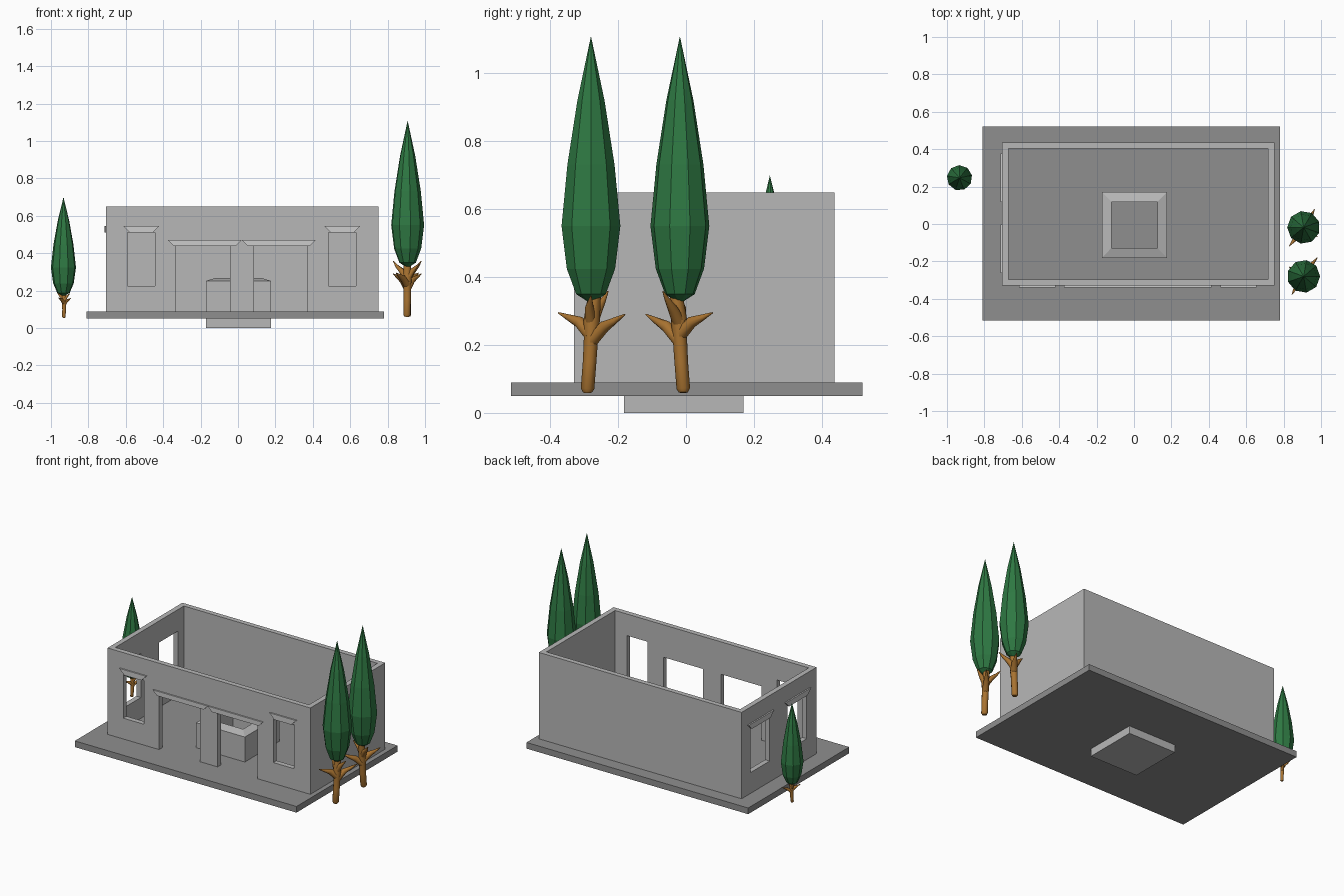
import bpy, bmesh, math
from mathutils import Vector

if "Cube" in bpy.data.objects:
    bpy.data.objects.remove(bpy.data.objects["Cube"])


def mat(name, srgb):
    m = bpy.data.materials.new(name)
    m.diffuse_color = [((c + 0.055) / 1.055) ** 2.4 for c in srgb] + [1]
    m.use_nodes = True
    m.node_tree.nodes["Principled BSDF"].inputs["Base Color"].default_value = m.diffuse_color
    return m


STONE = mat("light stone", (0.72, 0.72, 0.72))
PAVING = mat("dark paving", (0.56, 0.56, 0.56))
TRIM = mat("pale trim", (0.80, 0.80, 0.80))
LEAF = mat("cypress green", (0.18, 0.47, 0.26))
BARK = mat("bark brown", (0.66, 0.45, 0.19))


def finish(bm, name, material):
    bmesh.ops.recalc_face_normals(bm, faces=bm.faces)
    me = bpy.data.meshes.new(name)
    bm.to_mesh(me)
    bm.free()
    me.materials.append(material)
    ob = bpy.data.objects.new(name, me)
    bpy.context.collection.objects.link(ob)
    return ob


def add_box(bm, x0, x1, y0, y1, z0, z1):
    vs = bmesh.ops.create_cube(bm, size=1)["verts"]
    for v in vs:
        v.co = Vector((x0 if v.co.x < 0 else x1, y0 if v.co.y < 0 else y1, z0 if v.co.z < 0 else z1))


def loft(bm, rings, cap=(False, False), closed=False):
    """Join rings of points by quads, optionally capping or looping round."""
    vr = [[bm.verts.new(p) for p in r] for r in rings]
    pairs = list(zip(vr, vr[1:])) + ([(vr[-1], vr[0])] if closed else [])
    for a, b in pairs:
        for i in range(len(a)):
            j = (i + 1) % len(a)
            bm.faces.new((a[i], a[j], b[j], b[i]))
    if cap[0]:
        bm.faces.new(vr[0])
    if cap[1]:
        bm.faces.new(vr[-1])


def rect(x0, x1, y0, y1, z):
    return [(x0, y0, z), (x1, y0, z), (x1, y1, z), (x0, y1, z)]


# paved base
bm = bmesh.new()
add_box(bm, -0.81, 0.78, -0.515, 0.52, 0.05, 0.09)
finish(bm, "base_slab", PAVING)

# basin standing in the court, reaching through the base
bm = bmesh.new()
OUT, IN = (-0.172, 0.177, -0.183, 0.17), (-0.12, 0.125, -0.127, 0.118)
loft(bm, [rect(*OUT, 0), rect(*OUT, 0.252), rect(*IN, 0.268), rect(*IN, 0.07)], cap=(True, False))
finish(bm, "basin", STONE)

# walls: rectangular tube with openings cut out
bm = bmesh.new()
OUT, IN = (-0.705, 0.75, -0.33, 0.437), (-0.672, 0.717, -0.297, 0.405)
loft(bm, [rect(*OUT, 0.085), rect(*OUT, 0.65), rect(*IN, 0.65), rect(*IN, 0.085)], closed=True)
walls = finish(bm, "house_walls", STONE)

SILL, HEAD, DOOR = 0.225, 0.51, 0.44
front_windows = [(-0.592, -0.443), (0.485, 0.632)]
doors = [(-0.335, -0.043), (0.085, 0.37)]
side_windows = [(-0.23, -0.035), (0.15, 0.345)]
bm = bmesh.new()
for a, b in front_windows:
    add_box(bm, a, b, -0.4, -0.25, SILL, HEAD)
for a, b in doors:
    add_box(bm, a, b, -0.4, -0.25, 0.02, DOOR)
for a, b in side_windows:
    add_box(bm, -0.78, -0.63, a, b, SILL, HEAD)
cutter = finish(bm, "opening_cutter", STONE)
cutter.hide_render = True
mod = walls.modifiers.new("openings", "BOOLEAN")
mod.object, mod.operation, mod.solver = cutter, "DIFFERENCE", "EXACT"
bpy.context.view_layer.update()
dg = bpy.context.evaluated_depsgraph_get()
me = bpy.data.meshes.new_from_object(walls.evaluated_get(dg))
walls.modifiers.clear()
walls.data = me
bpy.data.objects.remove(cutter)


# flared lintels above the openings
def lintel(name, a, b, z0, z1, side):
    """a, b: extent of the top edge along the wall."""
    f = z1 - z0
    bm = bmesh.new()
    rings = []
    for depth in (0, 0.011):
        r = []
        for u, z in ((a + f, z0), (b - f, z0), (b, z1), (a, z1)):
            r.append((-0.703 - depth, u, z) if side else (u, -0.328 - depth, z))
        rings.append(r)
    loft(bm, rings, cap=(True, True))
    finish(bm, name, TRIM)


for a, b in front_windows:
    lintel("front_window_lintel", a - 0.022, b + 0.022, HEAD, 0.545, False)
for a, b in ((-0.375, 0.02), (0.02, 0.415)):
    lintel("door_lintel", a, b, DOOR, 0.47, False)
for a, b in side_windows:
    lintel("side_window_lintel", a - 0.033, b + 0.033, HEAD, 0.545, True)


# cypress trees
def foliage(name, x, y, z0, height, radius, turn):
    profile = [(0.035, 0.5), (0.13, 0.82), (0.29, 1.0), (0.52, 0.80), (0.76, 0.46)]
    n = 9
    bm = bmesh.new()
    rings = []
    for t, r in profile:
        rings.append([(x + radius * r * math.cos(turn + i * math.tau / n),
                       y + radius * r * math.sin(turn + i * math.tau / n),
                       z0 + height * t) for i in range(n)])
    rings.insert(0, [(x, y, z0)] * n)
    rings.append([(x, y, z0 + height)] * n)
    loft(bm, rings)
    bmesh.ops.remove_doubles(bm, verts=bm.verts, dist=1e-5)
    finish(bm, name, LEAF)


def trunk(name, x, y, z0, sx, sz, turn, limbs):
    """Each limb is a list of (x, y, z, radius) points, swept as a round tube."""
    bm = bmesh.new()
    c, s = math.cos(turn), math.sin(turn)
    n = 10
    for limb in limbs:
        pts = [Vector((x + sx * (px * c - py * s), y + sx * (px * s + py * c), z0 + sz * pz))
               for px, py, pz, _ in limb]
        rings = []
        for i, p in enumerate(pts):
            d = (pts[min(i + 1, len(pts) - 1)] - pts[max(i - 1, 0)]).normalized()
            u = d.cross(Vector((0.3, 1, 0.1))).normalized()
            w = d.cross(u)
            r = limb[i][3] * sx
            rings.append([p + r * (math.cos(k * math.tau / n) * u + math.sin(k * math.tau / n) * w)
                          for k in range(n)])
        loft(bm, rings, cap=(True, True))
    ob = finish(bm, name, BARK)
    for p in ob.data.polygons:
        p.use_smooth = len(p.vertices) == 4


LIMBS = [
    [(-0.003, -0.01, 0, 0.013), (-0.002, -0.01, 0.012, 0.020), (0, -0.004, 0.09, 0.020), (0, 0, 0.16, 0.021),
     (0, 0.002, 0.21, 0.024), (0, 0.012, 0.3, 0.018)],
    [(0, 0, 0.17, 0.021), (-0.025, -0.035, 0.208, 0.017), (-0.045, -0.068, 0.222, 0.009), (-0.06, -0.096, 0.235, 0.002)],
    [(0, 0, 0.15, 0.020), (0.025, 0.04, 0.195, 0.017), (0.05, 0.07, 0.212, 0.010), (0.075, 0.10, 0.23, 0.002)],
    [(0, 0, 0.2, 0.020), (-0.03, 0.02, 0.245, 0.015), (-0.055, 0.035, 0.27, 0.009), (-0.075, 0.05, 0.298, 0.002)],
    [(0, 0, 0.2, 0.018), (0.03, -0.005, 0.25, 0.013), (0.065, 0.0, 0.285, 0.002)],
]
for i, (y, turn) in enumerate(((-0.28, 0), (-0.018, math.pi))):
    foliage(f"right_cypress_foliage_{i + 1}", 0.907, y, 0.322, 0.788, 0.088, turn)
    trunk(f"right_cypress_trunk_{i + 1}", 0.905, y, 0.06, 1, 1, turn, LIMBS)

foliage("left_cypress_foliage", -0.933, 0.247, 0.17, 0.53, 0.068, 0.2)
trunk("left_cypress_trunk", -0.93, 0.247, 0.055, 0.5, 0.46, 0.0, LIMBS)
